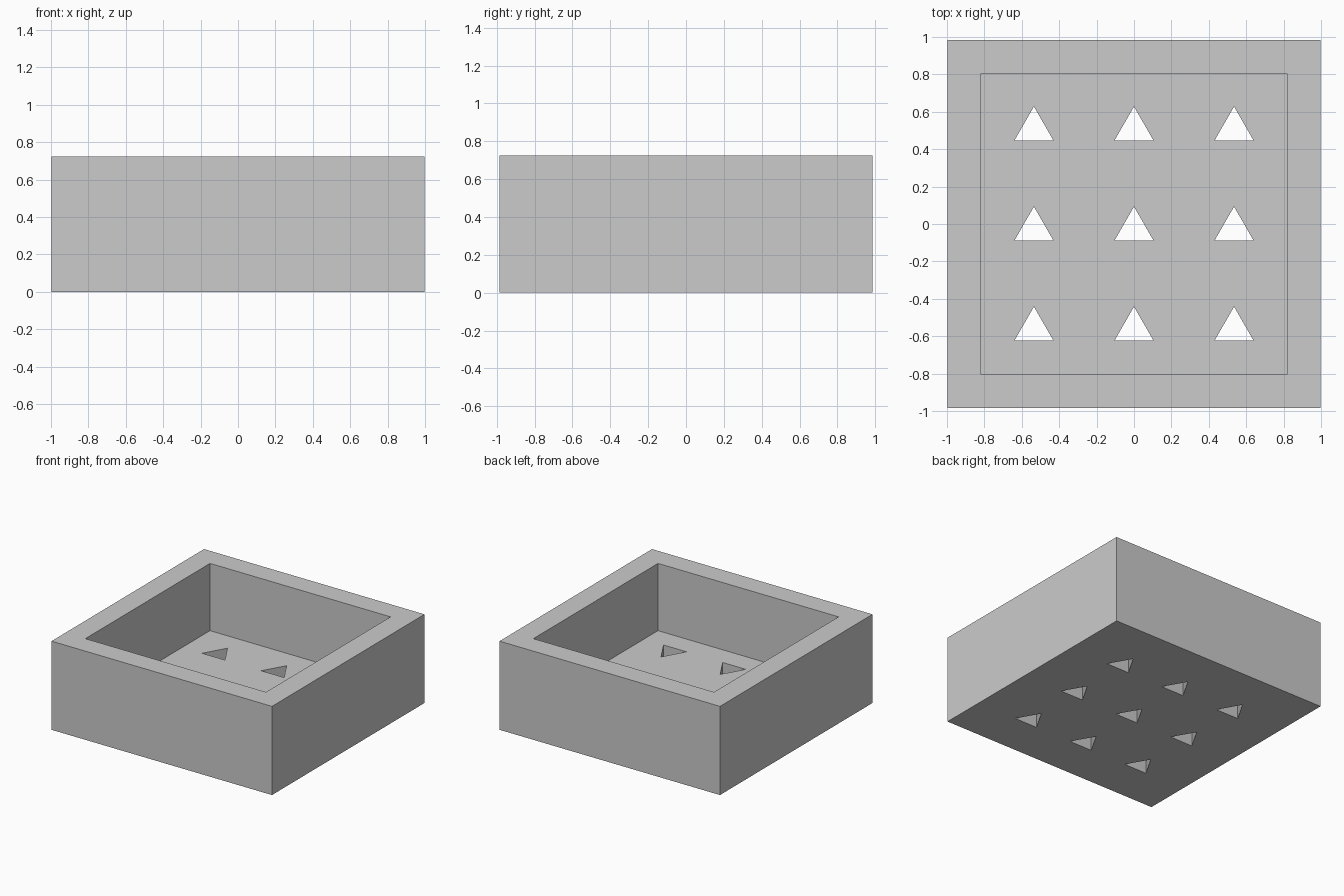
import bpy
import bmesh

default = bpy.data.objects.get("Cube")
if default:
    bpy.data.objects.remove(default, do_unlink=True)

WIDTH, DEPTH, HEIGHT = 1.994, 1.97, 0.725
INNER_WIDTH, INNER_DEPTH, FLOOR = 1.634, 1.61, 0.175
SPACING = 0.535

grey = bpy.data.materials.new("plain_grey")
grey.use_nodes = True
colour = (0.6, 0.6, 0.6, 1)
grey.diffuse_color = colour
grey.node_tree.nodes["Principled BSDF"].inputs["Base Color"].default_value = colour


def prism(name, outlines, bottom, top):
    """Extrude flat outlines upward into one closed object."""
    bm = bmesh.new()
    for outline in outlines:
        face = bm.faces.new([bm.verts.new((x, y, bottom)) for x, y in outline])
        result = bmesh.ops.extrude_face_region(bm, geom=[face], use_keep_orig=True)
        raised = [g for g in result["geom"] if isinstance(g, bmesh.types.BMVert)]
        bmesh.ops.translate(bm, verts=raised, vec=(0, 0, top - bottom))
    bmesh.ops.recalc_face_normals(bm, faces=bm.faces)
    mesh = bpy.data.meshes.new(name)
    bm.to_mesh(mesh)
    bm.free()
    mesh.materials.append(grey)
    obj = bpy.data.objects.new(name, mesh)
    bpy.context.collection.objects.link(obj)
    return obj


def rectangle(width, depth):
    x, y = width / 2, depth / 2
    return [(-x, -y), (x, -y), (x, y), (-x, y)]


def triangle(x, y):
    return [(x - 0.104, y - 0.088), (x + 0.104, y - 0.088), (x, y + 0.093)]


# Open tray body
tray = prism("planter_tray", [rectangle(WIDTH, DEPTH)], 0, HEIGHT)

# Cutters for the cavity and the grid of triangular drain holes
cavity = prism("cavity_cutter", [rectangle(INNER_WIDTH, INNER_DEPTH)], FLOOR, HEIGHT + 0.2)
steps = (-SPACING, 0, SPACING)
holes = prism("drain_hole_cutter", [triangle(x, y) for x in steps for y in steps],
              -0.1, FLOOR + 0.1)

bpy.context.view_layer.objects.active = tray
for cutter in (cavity, holes):
    cutter.hide_render = True
    cut = tray.modifiers.new(cutter.name, "BOOLEAN")
    cut.operation = "DIFFERENCE"
    cut.solver = "EXACT"
    cut.object = cutter
    bpy.ops.object.modifier_apply(modifier=cut.name)
    bpy.data.objects.remove(cutter, do_unlink=True)
